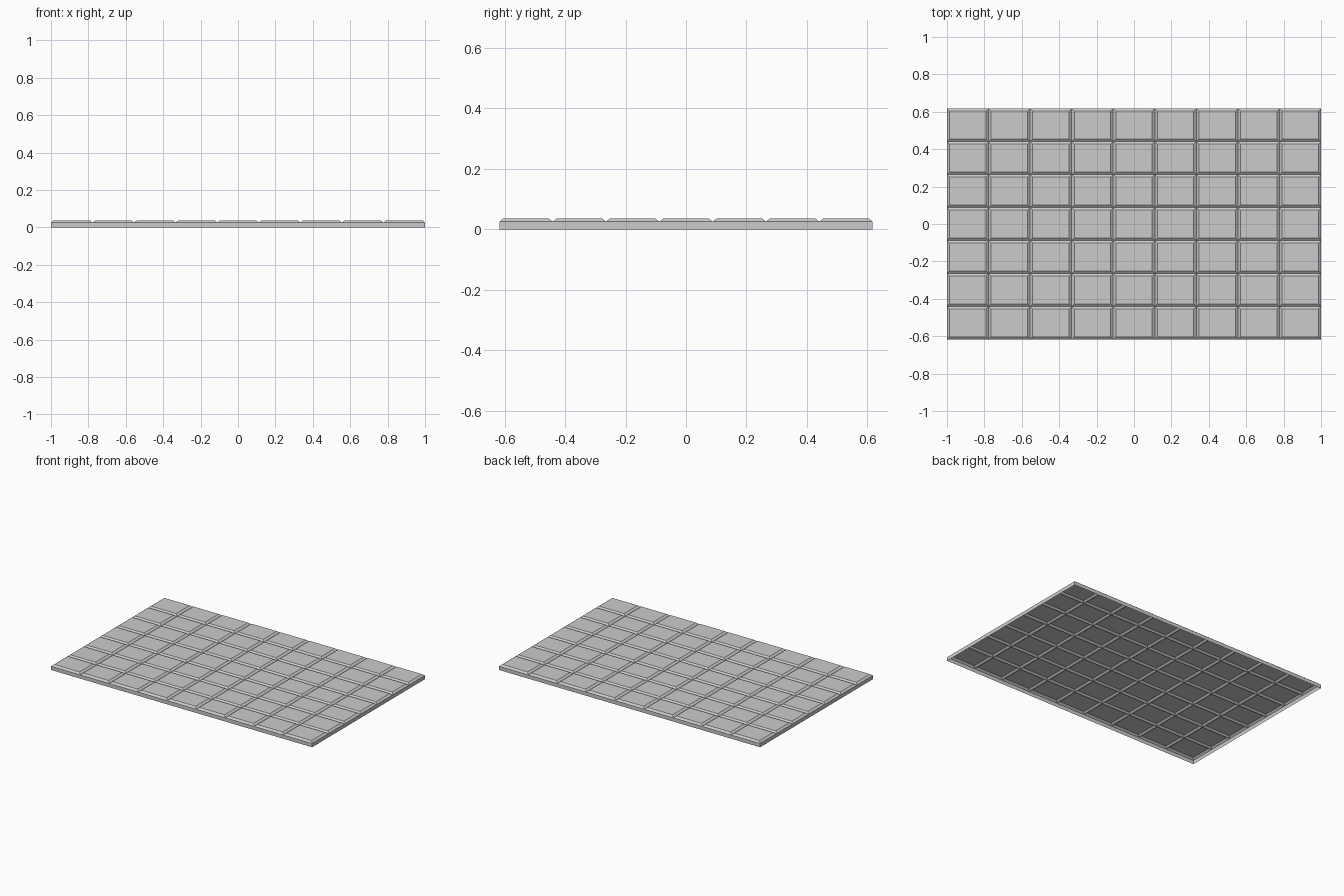
import bpy, bmesh

if "Cube" in bpy.data.objects:
    bpy.data.objects.remove(bpy.data.objects["Cube"])

NX, NY = 9, 7            # tiles across and deep
W, D = 2.0, 1.234        # panel size
Z_GROOVE, Z_TOP = 0.026, 0.037
BEVEL = 0.014
DX, DY = W / NX, D / NY

bm = bmesh.new()


def ring(x0, y0, x1, y1, z):
    return [bm.verts.new(p) for p in
            ((x0, y0, z), (x1, y0, z), (x1, y1, z), (x0, y1, z))]


def bridge(lower, upper):
    for k in range(4):
        n = (k + 1) % 4
        bm.faces.new((lower[k], lower[n], upper[n], upper[k]))


# raised tiles with sloped edges that meet in V grooves
for i in range(NX):
    for j in range(NY):
        x, y = -W / 2 + i * DX, -D / 2 + j * DY
        outer = ring(x, y, x + DX, y + DY, Z_GROOVE)
        inner = ring(x + BEVEL, y + BEVEL, x + DX - BEVEL, y + DY - BEVEL, Z_TOP)
        bridge(outer, inner)
        bm.faces.new(inner)

# outer skirt, open underneath
bridge(ring(-W / 2, -D / 2, W / 2, D / 2, 0),
       ring(-W / 2, -D / 2, W / 2, D / 2, Z_GROOVE))

bmesh.ops.remove_doubles(bm, verts=bm.verts, dist=1e-4)
mesh = bpy.data.meshes.new("tiled_panel")
bm.to_mesh(mesh)
bm.free()
panel = bpy.data.objects.new("tiled_panel", mesh)
bpy.context.collection.objects.link(panel)
